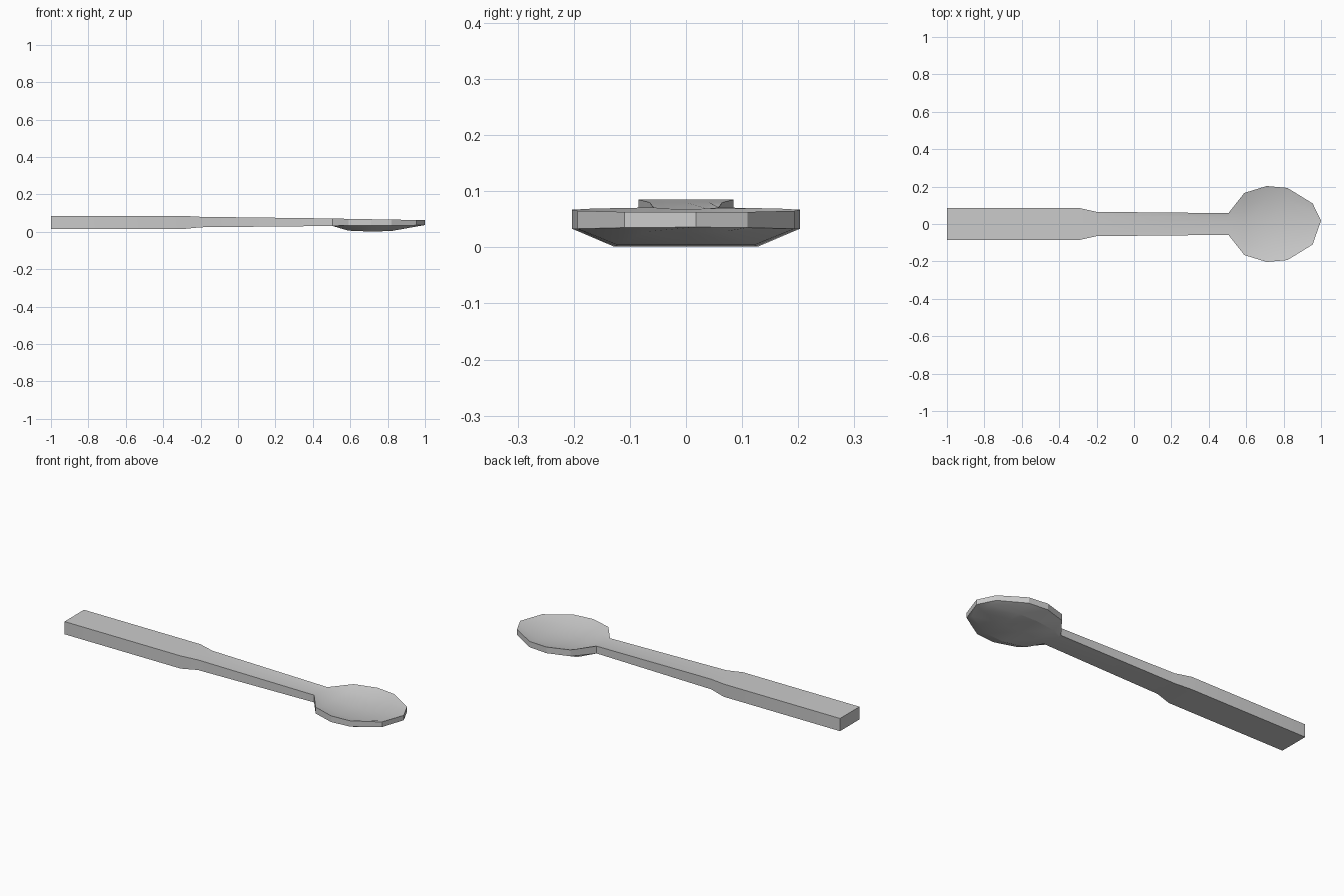
import bpy, bmesh, math

cube = bpy.data.objects.get("Cube")
if cube:
    bpy.data.objects.remove(cube, do_unlink=True)

metal = bpy.data.materials.new("grey_metal")
metal.use_nodes = True
grey = (0.6, 0.6, 0.6, 1)
metal.diffuse_color = grey
metal.node_tree.nodes["Principled BSDF"].inputs["Base Color"].default_value = grey

# Stations along the spoon: x, half width, rim top, rim bottom,
# hollow floor, underside height
stations = [
    (-1.0, 0.085, 0.085, 0.015, 0.085, 0.015),
    (-0.29, 0.085, 0.085, 0.015, 0.085, 0.015),
    (-0.2, 0.065, 0.080, 0.024, 0.080, 0.024),
    (0.505, 0.058, 0.071, 0.031, 0.068, 0.031),
    (0.59, 0.166, 0.069, 0.034, 0.046, 0.006),
    (0.71, 0.203, 0.067, 0.033, 0.038, 0.001),
    (0.82, 0.193, 0.065, 0.033, 0.040, 0.004),
    (0.955, 0.110, 0.063, 0.035, 0.058, 0.028),
]
spread = (-1, -0.63, 0, 0.63, 1)

bm = bmesh.new()


def section(x, w, top, low, floor, under):
    """Closed ring: top from -y to +y, then the underside back again."""
    upper, lower = [], []
    for t in spread:
        dip = (0, 0.72, 1)[0 if abs(t) == 1 else 1 if t else 2]
        upper.append(bm.verts.new((x, t * w, top + (floor - top) * dip)))
        lower.append(bm.verts.new((x, t * w, low if abs(t) == 1 else under)))
    return upper + lower[::-1]


rings = [section(*s) for s in stations]
for a, b in zip(rings, rings[1:]):
    for i in range(len(a)):
        j = (i + 1) % len(a)
        bm.faces.new((a[i], b[i], b[j], a[j]))
bm.faces.new(rings[0])

# Pointed front of the bowl
tip_top = bm.verts.new((1.0, 0.018, 0.063))
tip_low = bm.verts.new((1.0, 0.018, 0.036))
last, n = rings[-1], len(spread)
for i in range(n - 1):
    bm.faces.new((last[i], last[i + 1], tip_top))
    bm.faces.new((last[n + i], last[n + i + 1], tip_low))
bm.faces.new((last[n - 1], last[n], tip_low, tip_top))
bm.faces.new((last[-1], last[0], tip_top, tip_low))

bmesh.ops.recalc_face_normals(bm, faces=bm.faces)
mesh = bpy.data.meshes.new("spoon")
bm.to_mesh(mesh)
bm.free()
mesh.materials.append(metal)
spoon = bpy.data.objects.new("spoon", mesh)
bpy.context.collection.objects.link(spoon)

# Smooth hollow, crisp rim and underside
bpy.context.view_layer.objects.active = spoon
spoon.select_set(True)
bpy.ops.object.shade_smooth_by_angle(angle=math.radians(22))
